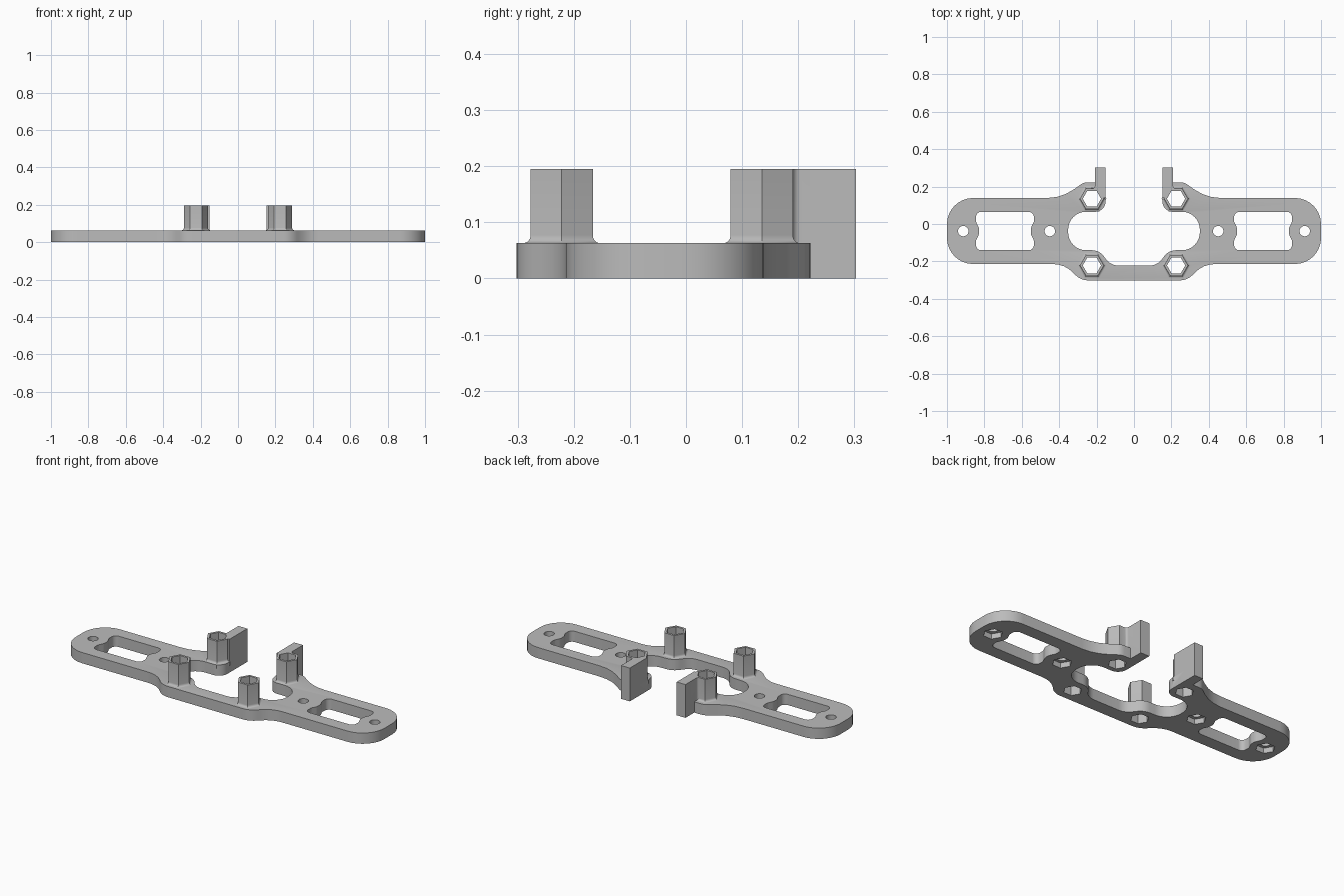
import bpy, bmesh, math
from mathutils import Vector

PLATE_TOP, POST_TOP = 0.063, 0.195
MID_Y = -0.038
POSTS = [(s * 0.225, y) for s in (-1, 1) for y in (0.135, -0.2215)]
BOLTS = [(s * x, MID_Y) for s in (-1, 1) for x in (0.45, 0.913)]

cube = bpy.data.objects.get("Cube")
if cube:
    bpy.data.objects.remove(cube, do_unlink=True)

grey = bpy.data.materials.new("light_grey")
grey.use_nodes = True
colour = (0.5, 0.5, 0.5, 1)
grey.diffuse_color = colour
grey.node_tree.nodes["Principled BSDF"].inputs["Base Color"].default_value = colour


def rounded(corners, steps=8):
    """Turn (x, y, radius) corners into an outline with tangent arcs."""
    out = []
    for i, (x, y, r) in enumerate(corners):
        p = Vector((x, y))
        if r == 0:
            out.append(p)
            continue
        a = (Vector(corners[i - 1][:2]) - p).normalized()
        b = (Vector(corners[(i + 1) % len(corners)][:2]) - p).normalized()
        half = a.angle(b) / 2
        centre = p + (a + b).normalized() * (r / math.sin(half))
        start = p + a * (r / math.tan(half)) - centre
        end = p + b * (r / math.tan(half)) - centre
        sweep = start.angle_signed(end)
        n = max(3, round(steps * abs(sweep) / (math.pi / 2)))
        for k in range(n + 1):
            t = -sweep * k / n
            out.append(centre + Vector((start.x * math.cos(t) - start.y * math.sin(t),
                                        start.x * math.sin(t) + start.y * math.cos(t))))
    return out


def circle(centre, radius, sides):
    return [Vector((centre[0] + radius * math.cos(math.tau * k / sides),
                    centre[1] + radius * math.sin(math.tau * k / sides))) for k in range(sides)]


def mirrored(corners):
    return [(-x, y, r) for x, y, r in reversed(corners)]


def loft(bm, rings):
    """Skin a stack of (outline, height) rings and cap both ends."""
    loops = [[bm.verts.new((p.x, p.y, z)) for p in outline] for outline, z in rings]
    for low, high in zip(loops, loops[1:]):
        for i in range(len(low)):
            bm.faces.new((low[i - 1], low[i], high[i], high[i - 1]))
    bm.faces.new(loops[0][::-1])
    bm.faces.new(loops[-1])


def make(name, stacks):
    bm = bmesh.new()
    for rings in stacks:
        loft(bm, rings)
    bmesh.ops.recalc_face_normals(bm, faces=bm.faces)
    mesh = bpy.data.meshes.new(name)
    bm.to_mesh(mesh)
    bm.free()
    mesh.materials.append(grey)
    obj = bpy.data.objects.new(name, mesh)
    bpy.context.collection.objects.link(obj)
    return obj


def combine(target, tool, operation):
    mod = target.modifiers.new(operation, 'BOOLEAN')
    mod.operation, mod.solver, mod.object = operation, 'EXACT', tool
    bpy.context.view_layer.objects.active = target
    bpy.ops.object.modifier_apply(modifier=mod.name)
    bpy.data.objects.remove(tool, do_unlink=True)


# Base plate: open ring with two long rounded wings
half_plate = [
    (0.285, -0.302, 0.1), (0.37, -0.214, 0.15), (1, -0.214, 0.14), (1, 0.139, 0.14),
    (0.385, 0.139, 0.25), (0.27, 0.222, 0.06), (0.209, 0.222, 0), (0.152, 0.222, 0),
    (0.152, 0.065, 0.055), (0.352, 0.065, 0.095), (0.352, -0.14, 0.095),
    (0.185, -0.14, 0.08), (0.125, -0.222, 0.08)]
plate = make("mounting_bracket", [[(rounded(half_plate + mirrored(half_plate)), 0),
                                   (rounded(half_plate + mirrored(half_plate)), PLATE_TOP)]])

# Hexagonal posts with a small flared foot
flare = 0.014
stacks = []
for c in POSTS:
    rings = [(circle(c, 0.064 + flare, 6), PLATE_TOP - 0.02)]
    for k in range(5):
        a = math.pi / 2 * k / 4
        rings.append((circle(c, 0.064 + flare * (1 - math.sin(a)), 6),
                      PLATE_TOP + flare * (1 - math.cos(a))))
    rings.append((circle(c, 0.064, 6), POST_TOP))
    stacks.append(rings)
combine(plate, make("posts", stacks), 'UNION')

# Upright fins behind the rear posts
half_fin = [(0.152, 0.14, 0), (0.23, 0.14, 0), (0.23, 0.19, 0),
            (0.209, 0.19, 0.014), (0.209, 0.303, 0), (0.152, 0.303, 0)]
fins = [[(rounded(f), 0), (rounded(f), POST_TOP)] for f in (half_fin, mirrored(half_fin))]
combine(plate, make("fins", fins), 'UNION')

# Hexagonal bores through the posts and nut recesses under the bolts
hexes = [[(circle(c, 0.049, 6), -0.1), (circle(c, 0.049, 6), 0.3)] for c in POSTS]
hexes += [[(circle(c, 0.052, 6), -0.1), (circle(c, 0.052, 6), 0.03)] for c in BOLTS]
combine(plate, make("hex_cutter", hexes), 'DIFFERENCE')

# Round bolt holes and waisted slots in the wings
half_slot = [
    (0.535, 0.065, 0.028), (0.535, 0.012, 0.03), (0.552, -0.022, 0.04),
    (0.552, -0.054, 0.04), (0.535, -0.088, 0.03), (0.535, -0.14, 0.028),
    (0.845, -0.14, 0.028), (0.845, -0.088, 0.03), (0.828, -0.054, 0.04),
    (0.828, -0.022, 0.04), (0.845, 0.012, 0.03), (0.845, 0.065, 0.028)]
holes = [[(circle(c, 0.028, 24), -0.1), (circle(c, 0.028, 24), 0.3)] for c in BOLTS]
holes += [[(rounded(s), -0.1), (rounded(s), 0.3)] for s in (half_slot, mirrored(half_slot))]
combine(plate, make("hole_cutter", holes), 'DIFFERENCE')

# Smooth arcs, crisp edges
bpy.ops.object.select_all(action='DESELECT')
plate.select_set(True)
bpy.context.view_layer.objects.active = plate
bpy.ops.object.shade_smooth_by_angle(angle=math.radians(30))
